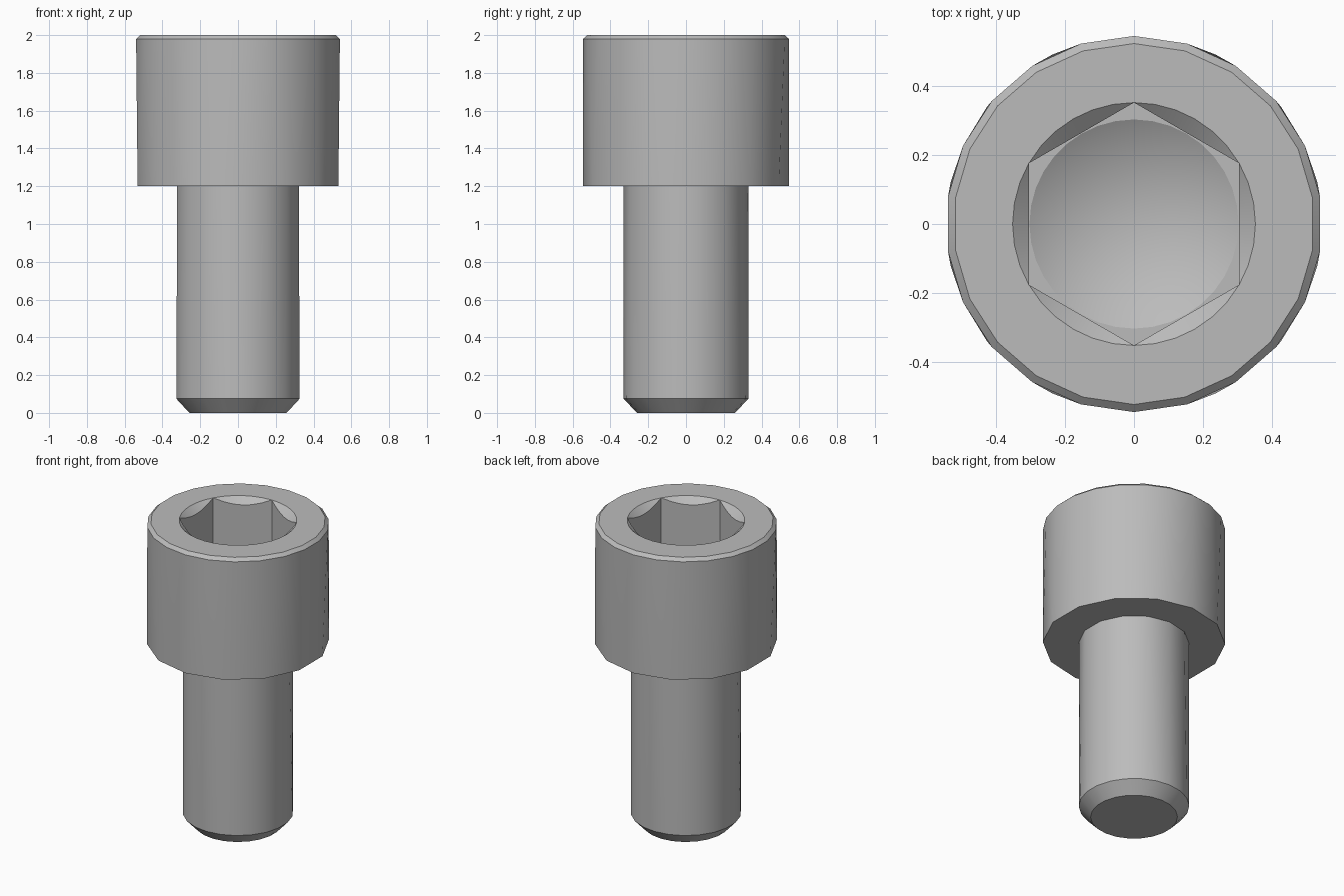
import bpy
import bmesh
from math import sin, cos, pi, radians

cube = bpy.data.objects.get("Cube")
if cube:
    bpy.data.objects.remove(cube, do_unlink=True)

steel = bpy.data.materials.new("steel_grey")
steel.use_nodes = True
GREY = (0.5, 0.5, 0.5, 1)
steel.diffuse_color = GREY
steel.node_tree.nodes["Principled BSDF"].inputs["Base Color"].default_value = GREY

TOP, SHOULDER, FLOOR = 2.0, 1.2, 1.6
HEAD_R, SHANK_R = 0.545, 0.33
HEX_R, STEPS = 0.352, 36          # socket corner radius, points around it
COARSE, FINE = 14, 22             # sides on the two ends of each cylinder


def circle(r, z, n):
    """Ring of n points, starting on +y and turning counter-clockwise."""
    return [(-r * sin(2 * pi * i / n), r * cos(2 * pi * i / n), z) for i in range(n)]


def hexagon(z, slope=0.0):
    """Hexagonal ring; with a slope it dips along a countersink cone."""
    ring = []
    for i in range(STEPS):
        a = 2 * pi * i / STEPS
        r = HEX_R * cos(pi / 6) / cos(a % (pi / 3) - pi / 6)
        ring.append((-r * sin(a), r * cos(a), z - (HEX_R - r) * slope))
    return ring


def loft(name, rings):
    """Skin successive rings, which may have different point counts."""
    bm = bmesh.new()
    loops = [[bm.verts.new(p) for p in ring] for ring in rings]
    for a, b in zip(loops, loops[1:]):
        n, m = len(a), len(b)
        i = j = 0
        while i < n or j < m:
            # compare the next angles as whole-number cross products
            na, nb = (i + 1) * m, (j + 1) * n
            i2 = i + 1 if na <= nb else i
            j2 = j + 1 if nb <= na else j
            corners = [a[i % n], a[i2 % n], b[j2 % m], b[j % m]]
            corners = list(dict.fromkeys(corners))
            if len(corners) > 2:
                bm.faces.new(corners)
            i, j = i2, j2
    mesh = bpy.data.meshes.new(name)
    bm.to_mesh(mesh)
    bm.free()
    mesh.materials.append(steel)
    obj = bpy.data.objects.new(name, mesh)
    bpy.context.collection.objects.link(obj)
    bpy.ops.object.select_all(action="DESELECT")
    obj.select_set(True)
    bpy.context.view_layer.objects.active = obj
    bpy.ops.object.shade_smooth_by_angle(angle=radians(28))
    return obj


# Shank with a chamfered tip
loft("shank", [
    circle(0, 0, 1),
    circle(0.26, 0, FINE),
    circle(SHANK_R, 0.075, FINE),
    circle(SHANK_R, SHOULDER, COARSE),
])

# Cylindrical head: underside, wall, chamfer and top face
loft("head", [
    circle(SHANK_R, SHOULDER, COARSE),
    circle(HEAD_R, SHOULDER, COARSE),
    circle(HEAD_R, TOP - 0.02, FINE),
    circle(HEAD_R - 0.022, TOP, FINE),
    circle(HEX_R, TOP, STEPS),
])

# Hex socket: countersink, walls, floor and drilled cone
loft("hex_socket", [
    circle(HEX_R, TOP, STEPS),
    hexagon(TOP, slope=0.85),
    hexagon(FLOOR),
    circle(0.303, FLOOR, STEPS),
    circle(0, FLOOR - 0.175, 1),
])
